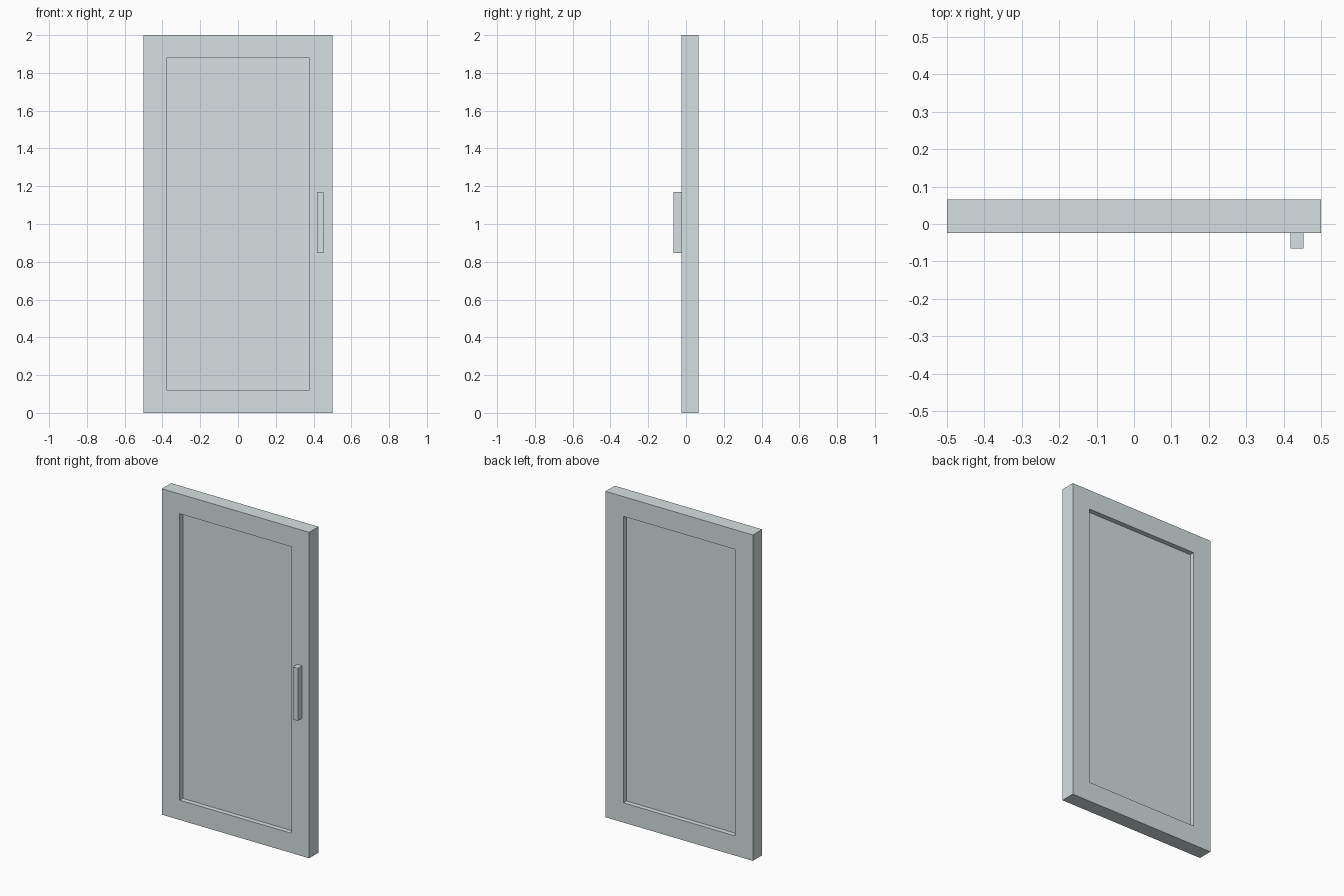
import bpy, bmesh
from mathutils import Matrix

if "Cube" in bpy.data.objects:
    bpy.data.objects.remove(bpy.data.objects["Cube"])

grey = bpy.data.materials.new("pale cool grey")
grey.diffuse_color = (0.67, 0.745, 0.75, 1)
grey.use_nodes = True
grey.node_tree.nodes["Principled BSDF"].inputs["Base Color"].default_value = grey.diffuse_color


def box(bm, lo, hi):
    """Axis-aligned box between two corners."""
    size = [b - a for a, b in zip(lo, hi)]
    mid = [(a + b) / 2 for a, b in zip(lo, hi)]
    bmesh.ops.create_cube(bm, size=1, matrix=Matrix.Translation(mid) @ Matrix.Diagonal((*size, 1)))


def finish(bm, name):
    bm.normal_update()
    mesh = bpy.data.meshes.new(name)
    bm.to_mesh(mesh)
    bm.free()
    mesh.materials.append(grey)
    obj = bpy.data.objects.new(name, mesh)
    bpy.context.collection.objects.link(obj)


FRONT, BACK = -0.024, 0.066
BORDER, RECESS = 0.121, 0.03

# Door slab with a recessed panel on both broad faces
bm = bmesh.new()
box(bm, (-0.5, FRONT, 0), (0.5, BACK, 2))
bm.normal_update()
for face in [f for f in bm.faces if abs(f.normal.y) > 0.9]:
    inward = -face.normal.copy()
    bmesh.ops.inset_region(bm, faces=[face], thickness=BORDER, use_even_offset=True)
    panel = bmesh.ops.extrude_discrete_faces(bm, faces=[face])["faces"][0]
    bmesh.ops.translate(bm, verts=panel.verts, vec=inward * RECESS)
bmesh.ops.recalc_face_normals(bm, faces=bm.faces)
finish(bm, "door_panel")

# Upright bar handle on the front
bm = bmesh.new()
box(bm, (0.418, -0.066, 0.846), (0.453, FRONT, 1.169))
finish(bm, "door_handle")
